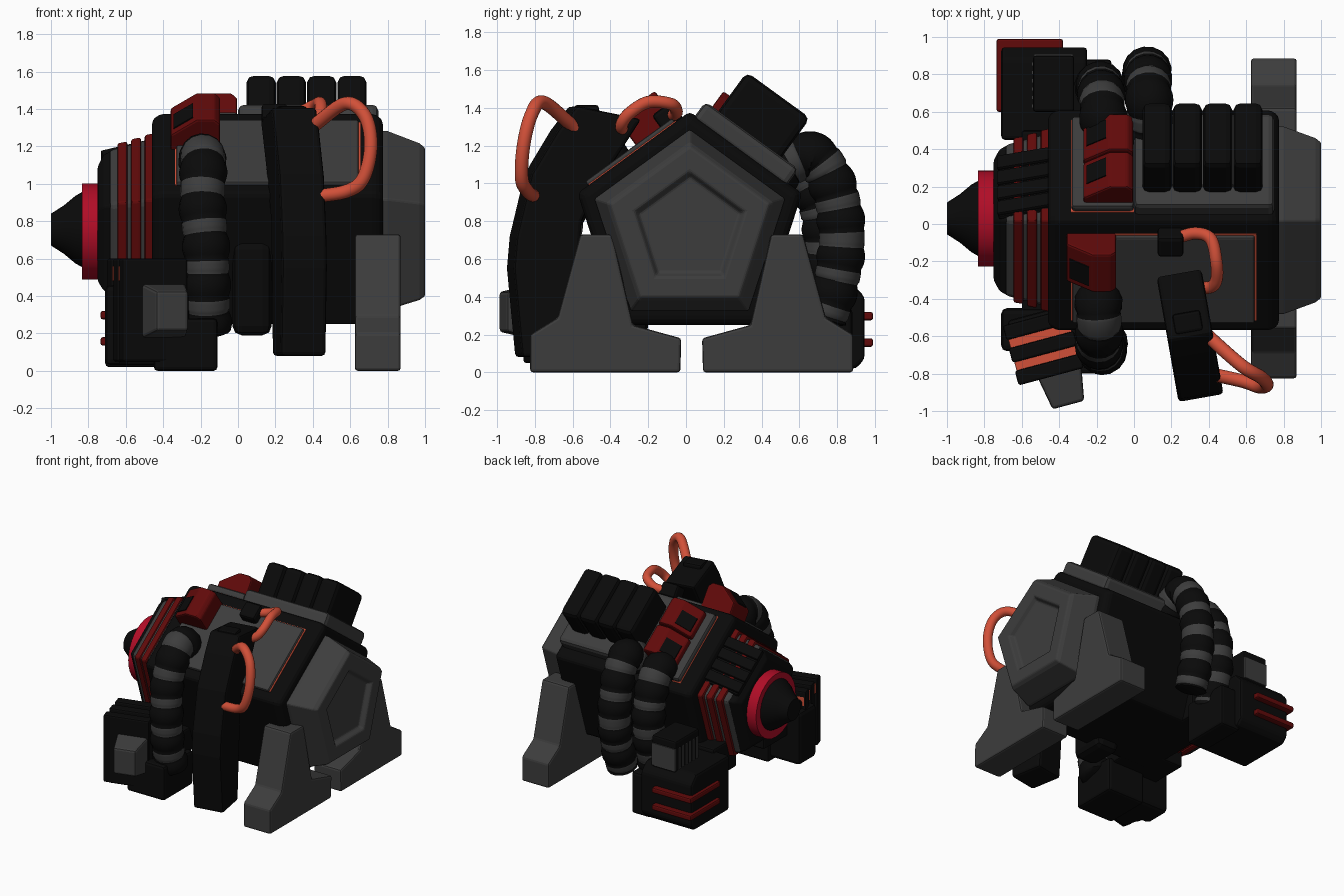
import bpy, bmesh, math
from mathutils import Vector, Matrix

if "Cube" in bpy.data.objects:
    bpy.data.objects.remove(bpy.data.objects["Cube"])

def mat(name, r, g, b):
    m = bpy.data.materials.new(name)
    m.diffuse_color = (r, g, b, 1)
    m.use_nodes = True
    m.node_tree.nodes["Principled BSDF"].inputs["Base Color"].default_value = m.diffuse_color
    return m

BLACK = mat("black", .003, .003, .003)
GREY = mat("dark grey", .046, .046, .046)
RED = mat("dark red", .12, .003, .003)
CRIMSON = mat("crimson", .44, .004, .02)
ORANGE = mat("orange", .64, .08, .04)

def finish(name, bm, mats, bevel=0, smooth=None):
    bmesh.ops.recalc_face_normals(bm, faces=bm.faces[:])
    me = bpy.data.meshes.new(name)
    bm.to_mesh(me)
    bm.free()
    for m in mats:
        me.materials.append(m)
    if smooth:
        me.polygons.foreach_set("use_smooth", [True] * len(me.polygons))
        me.set_sharp_from_angle(angle=math.radians(smooth))
    ob = bpy.data.objects.new(name, me)
    bpy.context.collection.objects.link(ob)
    if bevel:
        mod = ob.modifiers.new("bevel", 'BEVEL')
        mod.width, mod.segments, mod.limit_method = bevel, 2, 'ANGLE'
        mod.angle_limit = math.radians(25)
    return ob

def loft(name, rings, m, sides=5, c=(.02, .755), bevel=.025, smooth=None):
    """Prism along x from (x, radius) rings, one corner up."""
    bm = bmesh.new()
    loops = []
    for x, r in rings:
        loops.append([bm.verts.new((x, c[0] + r * math.sin(k * math.tau / sides),
                                    c[1] + r * math.cos(k * math.tau / sides))) for k in range(sides)])
    for a, b in zip(loops, loops[1:]):
        for k in range(sides):
            j = (k + 1) % sides
            bm.faces.new((a[k], a[j], b[j], b[k]))
    bm.faces.new(loops[0])
    bm.faces.new(loops[-1])
    return finish(name, bm, [m], bevel, smooth)

def box(name, lo, hi, m, M=Matrix(), bevel=.015, taper=0):
    """Box between two corners in frame M; taper shrinks the local top."""
    bm = bmesh.new()
    bmesh.ops.create_cube(bm, size=1)
    lo, hi = Vector(lo), Vector(hi)
    for v in bm.verts:
        k = 1 - taper if v.co.z > 0 else 1
        d = Vector((v.co.x * k, v.co.y * k, v.co.z))
        v.co = M @ ((lo + hi) / 2 + Vector(a * b for a, b in zip(d, hi - lo)))
    return finish(name, bm, [m], bevel)

def extrude(name, profile, x0, x1, m, M=Matrix(), bevel=.015):
    """Profile of (y, z) points extruded along x."""
    bm = bmesh.new()
    f = bm.faces.new([bm.verts.new((x0, y, z)) for y, z in profile])
    g = bmesh.ops.extrude_face_region(bm, geom=[f])["geom"]
    bmesh.ops.translate(bm, vec=(x1 - x0, 0, 0), verts=[v for v in g if isinstance(v, bmesh.types.BMVert)])
    bm.transform(M)
    return finish(name, bm, [m], bevel)

def path(pts, per=16):
    p = [Vector(q) for q in pts]
    p = [2 * p[0] - p[1]] + p + [2 * p[-1] - p[-2]]
    out = []
    for a, b, c, d in zip(p, p[1:], p[2:], p[3:]):
        for i in range(per):
            t = i / per
            out.append(.5 * (2 * b + (c - a) * t + (2 * a - 5 * b + 4 * c - d) * t * t
                             + (3 * b - a - 3 * c + d) * t ** 3))
    return out + [p[-2]]

def tube(name, pts, r, mats, period=0, sides=16):
    """Hose along a path; with a period it gets bulging black and thin grey bands."""
    P = path(pts)
    bm = bmesh.new()
    loops, bands, s = [], [], 0
    n = None
    for i, p in enumerate(P):
        t = (P[min(i + 1, len(P) - 1)] - P[max(i - 1, 0)]).normalized()
        n = t.orthogonal() if n is None else n - t * n.dot(t)
        n.normalize()
        b = t.cross(n)
        s += (p - P[i - 1]).length if i else 0
        f = (s / period) % 1 if period else 0
        band = 1 if period and f > .68 else 0
        k = r * (.88 + .14 * math.sin(math.pi * f / .68)) if period and not band else r * (.95 if band else 1)
        if period and i == len(P) - 1:
            k = r * .7
        bands.append(band)
        loops.append([bm.verts.new(p + k * (n * math.cos(a * math.tau / sides) + b * math.sin(a * math.tau / sides)))
                      for a in range(sides)])
    for q, (a, b) in enumerate(zip(loops, loops[1:])):
        for k in range(sides):
            j = (k + 1) % sides
            bm.faces.new((a[k], a[j], b[j], b[k])).material_index = bands[q]
    bm.faces.new(loops[0])
    bm.faces.new(loops[-1])
    return finish(name, bm, mats, 0, 50)

def slope(side):
    """Frame on an upper body face: local y runs down the slope, z is height above it."""
    c, s = math.cos(math.radians(36)), math.sin(math.radians(36))
    return Matrix(((1, 0, 0, 0), (0, side * c, side * s, .02), (0, -s, c, 1.37), (0, 0, 0, 1)))

BACK, FRONT = slope(1), slope(-1)
SWAP = Matrix(((0, 1, 0, 0), (1, 0, 0, 0), (0, 0, 1, 0), (0, 0, 0, 1)))

def vent(name, x, s0, s1, h, M):
    """Red housing with a sloped face towards the nose and a black slot in it."""
    prof = [(x, -.02), (x + .265, -.02), (x + .265, h - .03), (x + .235, h), (x + .14, h), (x, h - .1)]
    extrude(name, prof, s0, s1, RED, M @ SWAP, .012)
    slot = [(x + .015, h - .095), (x + .12, h - .02), (x + .12, h - .006), (x + .015, h - .081)]
    w = s1 - s0
    extrude(name + "_slot", slot, s0 + w * .35, s1 - w * .15, BLACK, M @ SWAP, 0)

# main five-sided body and recessed end cap
loft("body", [(-.46, .59), (-.425, .625), (.74, .625), (.775, .59)], BLACK)
loft("end_cap", [(.74, .53), (.80, .53), (.97, .465), (1.0, .44), (1.0, .31), (.96, .28)], GREY, bevel=.01)

# tapered nose with red fins, ring and cone
loft("nose_core", [(-.69, .43), (-.44, .50)], GREY)
loft("nose_plate", [(-.75, .34), (-.72, .40), (-.67, .43)], BLACK, bevel=.01)
for i in range(3):
    x = -.645 + i * .073
    loft("nose_fin", [(x, .465 + i * .022), (x + .053, .475 + i * .022)], RED, bevel=.012)
loft("nose_ring", [(-.835, .215), (-.835, .257), (-.74, .257), (-.74, .2)], CRIMSON, 32, (.03, .745), 0, 40)
loft("nose_cone", [(-1, .085), (-.93, .13), (-.87, .18), (-.80, .22)], BLACK, 32, (.03, .755), 0, 20)
tilt = Matrix.Translation((-.31, 0, -.07)) @ BACK @ Matrix.Rotation(math.radians(-16), 4, 'Y')
box("nose_cover", (-.43, .09, -.09), (-.02, .50, .025), BLACK, tilt)
for i in range(4):
    box("nose_cover_rib", (-.43, .10 + i * .1, .0), (-.02, .185 + i * .1, .045), BLACK, tilt, .01)

# back slope: grey bed with four barrels, red housing
box("barrel_bed", (0, .03, -.02), (.75, .64, .10), GREY, BACK, .03)
for i in range(4):
    x = .045 + i * .162
    box("barrel", (x, .115, .04), (x + .157, .53, .355), BLACK, BACK, .035)
box("housing_trim", (-.338, .045, -.01), (0, .655, .012), ORANGE, BACK, .004)
box("red_housing_bed", (-.335, .05, 0), (0, .65, .06), GREY, BACK, .02)
for s0 in (.075, .325):
    vent("red_housing", -.27, s0, s0 + .235, .2, BACK)

# front slope: grey panel with orange trim, red vent
box("panel_trim", (-.338, .082, -.01), (.655, .655, .014), ORANGE, FRONT, .004)
box("front_panel", (-.33, .09, 0), (.645, .66, .035), GREY, FRONT, .012)
vent("red_vent", -.36, .08, .33, .205, FRONT)
box("hose_socket", (.125, .04, .0), (.265, .17, .11), BLACK, FRONT, .02)

# standing feet at the capped end
foot = [(.06, 0), (.855, 0), (.855, .2), (.71, .29), (.59, .73), (.42, .73), (.31, .25), (.055, .18)]
for s in (-1, 1):
    extrude("grey_foot", [(.03 + s * d, z) for d, z in foot], .625, .87, GREY, bevel=.015)

# curved front arm
arm = [(-.25, 1.34), (-.45, 1.38), (-.6, 1.41), (-.70, 1.28), (-.84, 1.05), (-.92, .72), (-.935, .55),
       (-.89, .08), (-.62, .08), (-.60, .4), (-.57, .8), (-.46, 1.02)]
A = Matrix.Translation((.30, -.6, 0)) @ Matrix.Rotation(math.radians(10), 4, 'Z') @ Matrix.Translation((0, .6, 0))
extrude("front_arm", arm, -.122, .122, BLACK, A, .02)
box("arm_block", (-.075, -.58, 1.28), (.075, -.47, 1.415), BLACK, A)
box("belly_support", (-.03, -.5, .19), (.18, -.2, .7), BLACK, bevel=.05)

# orange cables
tube("orange_cable", [(.36, -.56, 1.26), (.43, -.63, 1.33), (.58, -.76, 1.43), (.68, -.82, 1.36), (.71, -.86, 1.2),
                      (.67, -.87, 1.03), (.58, -.84, .96), (.40, -.80, .93)], .036, [ORANGE])
tube("orange_cable_small", [(.24, -.07, 1.36), (.33, -.05, 1.38), (.41, -.08, 1.42), (.44, -.2, 1.43),
                            (.44, -.3, 1.37), (.40, -.34, 1.31), (.30, -.33, 1.26)], .033, [ORANGE])

# banded hoses, one in front and two behind
def banded(name, x0, x1, grow, drop):
    yz = [(.44, 1.02), (.55, 1.11), (.68, 1.14), (.78, .98), (.825, .74), (.80, .5), (.73, .27)]
    tube(name, [(x0 + (x1 - x0) * i / 6, y + grow, z - drop * (6 - i) / 6) for i, (y, z) in enumerate(yz)],
         .128, [BLACK, GREY], .195)
banded("back_hose", -.15, -.20, -.08, .1)
banded("back_hose", .09, .06, 0, 0)
tube("front_hose", [(-.19, -.38, 1.07), (-.19, -.46, 1.15), (-.185, -.56, 1.09), (-.19, -.64, .9), (-.17, -.68, .65),
                    (-.165, -.67, .4), (-.16, -.62, .2)], .127, [BLACK, GREY], .205)

# front boot, turned outward, with slats and grey toe block
B = Matrix.Translation((-.48, -.64, 0)) @ Matrix.Rotation(math.radians(15), 4, 'Z')
box("front_boot", (-.16, -.15, .03), (.19, .17, .53), BLACK, B, .02)
box("front_boot_core", (-.18, -.13, .48), (.16, .15, .56), ORANGE, B, .005)
for i in range(3):
    box("front_boot_slat", (-.19, -.18 + i * .125, .05), (.17, -.10 + i * .125, .60), BLACK, B, .012)
T = B @ Matrix.Translation((.045, -.165, .32)) @ Matrix.Rotation(math.radians(90), 4, 'X')
box("toe_block", (-.13, -.15, -.02), (.12, .15, .185), GREY, T, .015, .3)
box("front_boot_side", (-.45, -.8, 0), (-.11, -.42, .28), BLACK, bevel=.02)
box("front_boot_base", (-.71, -.68, .03), (-.4, -.45, .46), BLACK, bevel=.03)
box("front_boot_link", (-.6, -.5, .25), (-.15, -.15, .45), BLACK)

# back boot with red corner strips and grille box
extrude("back_boot", [(.45, .02), (.90, .02), (.945, .07), (.945, .40), (.88, .47), (.45, .47)], -.71, -.25, BLACK, bevel=.02)
box("back_boot_side", (-.3, .48, 0), (-.12, .88, .34), BLACK, bevel=.02)
box("back_boot_link", (-.6, .2, .25), (-.15, .5, .5), BLACK)
for z in (.135, .275):
    box("red_strip", (-.735, .6, z), (-.38, .99, z + .045), RED, bevel=.012)
box("grille_box", (-.54, .6, .42), (-.32, .9, .70), BLACK)
box("grille_plate", (-.535, .89, .46), (-.325, .908, .64), GREY, bevel=0)
for i in range(6):
    box("grille_bar", (-.548, .62 + i * .045, .46), (-.535, .642 + i * .045, .64), GREY, bevel=0)
